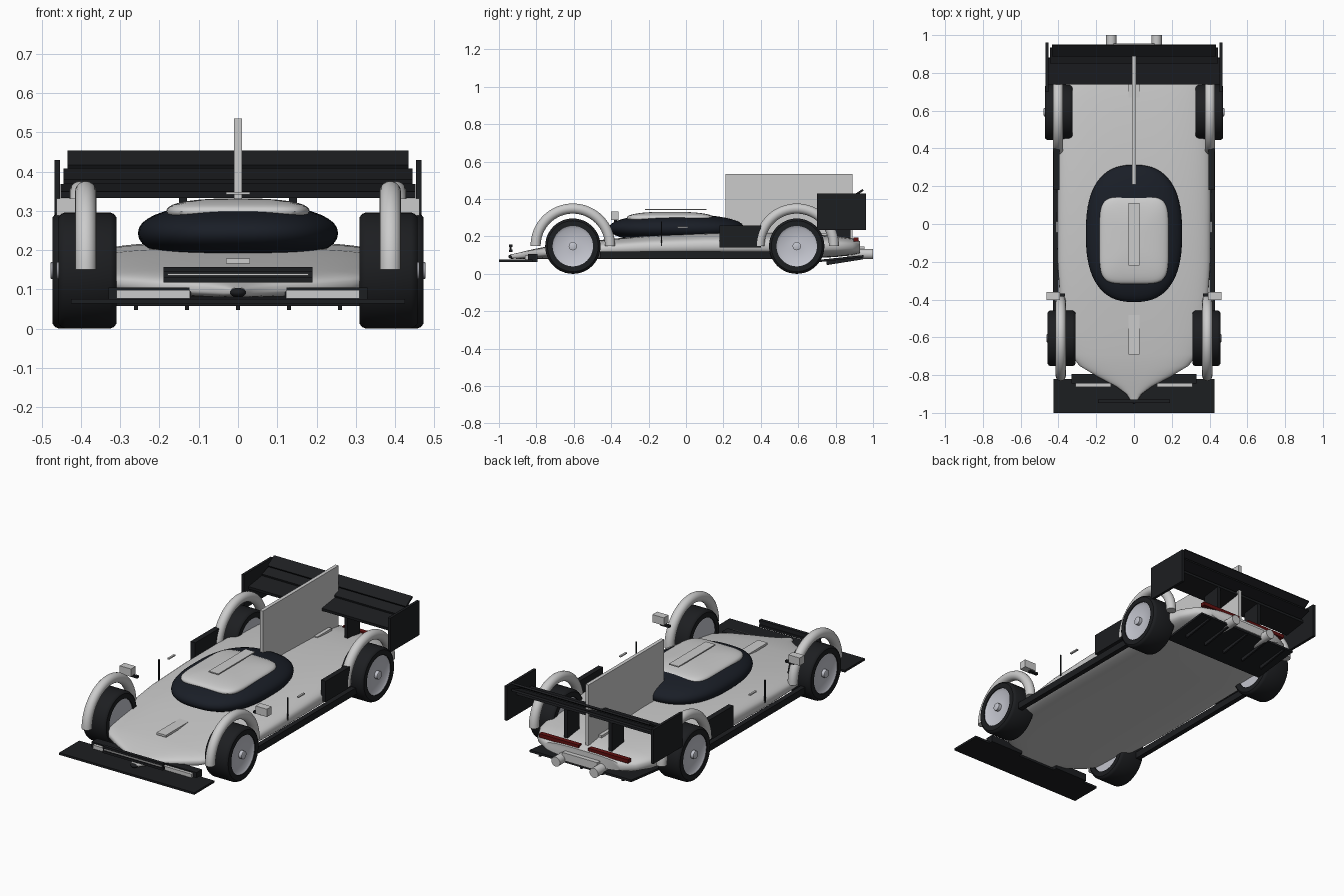
import bpy, bmesh, math
from mathutils import Matrix

if "Cube" in bpy.data.objects:
    bpy.data.objects.remove(bpy.data.objects["Cube"])


def material(name, rgb):
    m = bpy.data.materials.new(name)
    m.diffuse_color = (*rgb, 1)
    m.use_nodes = True
    m.node_tree.nodes["Principled BSDF"].inputs["Base Color"].default_value = m.diffuse_color
    return m


BLACK = material("carbon_black", (0.012, 0.013, 0.015))
GLASS = material("dark_glass", (0.01, 0.013, 0.02))
SILVER = material("rim_silver", (0.55, 0.56, 0.62))
RED = material("lamp_red", (0.12, 0.005, 0.005))


def finish(name, bm, mat=None, smooth=None):
    bmesh.ops.recalc_face_normals(bm, faces=bm.faces)
    me = bpy.data.meshes.new(name)
    bm.to_mesh(me)
    bm.free()
    ob = bpy.data.objects.new(name, me)
    bpy.context.collection.objects.link(ob)
    if mat:
        me.materials.append(mat)
    if smooth:
        bpy.context.view_layer.objects.active = ob
        bpy.ops.object.select_all(action='DESELECT')
        ob.select_set(True)
        bpy.ops.object.shade_smooth_by_angle(angle=math.radians(smooth))
    return ob


def box(name, x, y, z, mat=None, tilt=0):
    """Box from (min, max) ranges, tilted about its own x axis."""
    bm = bmesh.new()
    size = [b - a for a, b in (x, y, z)]
    mid = [(a + b) / 2 for a, b in (x, y, z)]
    bmesh.ops.create_cube(bm, size=1, matrix=Matrix.Translation(mid)
                          @ Matrix.Rotation(math.radians(tilt), 4, 'X') @ Matrix.Diagonal((*size, 1)))
    return finish(name, bm, mat)


def pair(name, x, y, z, mat=None, tilt=0):
    box(name + "_right", x, y, z, mat, tilt)
    box(name + "_left", (-x[1], -x[0]), y, z, mat, tilt)


def spow(v, e):
    return math.copysign(abs(v) ** e, v)


def skin(bm, rings, closed=False):
    """Bridge rings of points; cap the ends unless the loft is closed."""
    vr = [[bm.verts.new(p) for p in r] for r in rings]
    n = len(vr[0])
    for i in range(len(vr) if closed else len(vr) - 1):
        a, b = vr[i], vr[(i + 1) % len(vr)]
        for k in range(n):
            bm.faces.new((a[k], a[(k + 1) % n], b[(k + 1) % n], b[k]))
    if not closed:
        bm.faces.new(vr[0])
        bm.faces.new(vr[-1])


def dome(name, centre, size, plan, side, mat=None):
    """Superellipsoid with plan and side squareness."""
    rings = []
    for i in range(1, 20):
        t = -math.pi / 2 + math.pi * i / 20
        r, h = spow(math.cos(t), 2 / side), spow(math.sin(t), 2 / side)
        rings.append([(centre[0] + size[0] * r * spow(math.cos(a), 2 / plan),
                       centre[1] + size[1] * r * spow(math.sin(a), 2 / plan),
                       centre[2] + size[2] * h) for a in (math.tau * k / 64 for k in range(64))])
    bm = bmesh.new()
    skin(bm, rings)
    return finish(name, bm, mat, 40)


def lathe_x(name, profile, centre, sign, mat=None, closed=False):
    """Revolve (x, radius) points about an x axis."""
    bm = bmesh.new()
    skin(bm, [[(sign * (centre[0] + px), centre[1] + r * math.cos(a), centre[2] + r * math.sin(a))
               for a in (math.tau * k / 48 for k in range(48))] for px, r in profile], closed)
    return finish(name, bm, mat, 35)


# Main body: lofted rounded sections (y, half width, bottom, top)
stations = [(-.935, .018, .083, .104), (-.90, .04, .08, .112), (-.86, .095, .08, .122),
            (-.81, .19, .08, .133), (-.75, .29, .08, .145), (-.69, .335, .08, .154),
            (-.58, .365, .08, .167), (-.42, .39, .08, .185), (-.2, .405, .08, .205),
            (.1, .407, .08, .219), (.4, .405, .08, .222), (.65, .39, .082, .214),
            (.8, .36, .09, .203), (.89, .31, .1, .19), (.93, .24, .108, .175)]
rings = []
for y, w, lo, hi in stations:
    rings.append([(w * spow(math.cos(a), .67), y, (lo + hi) / 2 + (hi - lo) / 2 * spow(math.sin(a), .67))
                  for a in (math.tau * k / 48 for k in range(48))])
bm = bmesh.new()
skin(bm, rings)
finish("main_body", bm, None, 45)
dome("nose_tip", (0, -.93, .092), (.021, .02, .012), 2, 2, BLACK)

# Cockpit glass, roof, ducts and spine fin
dome("cockpit_glass", (0, -.05, .243), (.255, .363, .077), 2.5, 2.2, GLASS)
dome("roof_panel", (0, -.085, .298), (.183, .232, .034), 5, 2.4)
box("roof_duct", (-.03, .03), (-.22, .11), (.342, .348))
box("nose_duct", (-.03, .03), (-.69, -.46), (.166, .178))
box("engine_duct", (-.03, .03), (.67, .8), (.205, .218))
box("spine_fin", (-.01, .01), (.21, .89), (.19, .535))

# Wheels and tubular fender arches
for end, y, xin, xout, ax in (("front", -.605, .31, .457, .388), ("rear", .592, .325, .472, .402)):
    w = xout - xin
    for side, s in (("right", 1), ("left", -1)):
        c = (xin, y, .148)
        lathe_x(f"{end}_tyre_{side}", [(0, .108), (0, .136), (.006, .144), (.016, .148), (w - .016, .148),
                (w - .006, .144), (w, .136), (w, .108)], c, s, BLACK, True)
        lathe_x(f"{end}_rim_{side}", [(.008, .11), (w - .004, .11), (w - .014, .095), (w - .014, .03)],
                c, s, SILVER)
        lathe_x(f"{end}_hub_{side}", [(w - .03, .022), (w + .004, .022), (w + .006, .018)], c, s, SILVER)
        arch = []
        for i in range(33):
            t = math.pi * i / 32
            arch.append([(s * ax + .027 * math.sin(b), y + (.199 + .027 * math.cos(b)) * math.cos(t),
                          .15 + (.199 + .027 * math.cos(b)) * math.sin(t))
                         for b in (math.tau * k / 20 for k in range(20))])
        bm = bmesh.new()
        skin(bm, arch)
        finish(f"{end}_fender_{side}", bm, None, 40)

# Front splitter, dive planes and lamps
box("front_splitter", (-.425, .425), (-1, -.82), (.064, .076), BLACK)
pair("splitter_flap", (.12, .33), (-.845, -.795), (.064, .105), BLACK)
pair("headlamp", (.122, .31), (-.862, -.835), (.077, .098))
box("nose_bar_upper", (-.19, .19), (-.947, -.928), (.144, .157), BLACK)
box("nose_bar_lower", (-.19, .19), (-.947, -.928), (.118, .131), BLACK)
box("nose_bar_core", (-.19, .19), (-.941, -.932), (.13, .145), BLACK)
box("nose_lamp_strip", (-.18, .18), (-.946, -.938), (.135, .141))

# Side skirts, side intakes, mirrors, door seams and handles
pair("side_skirt", (.40, .428), (-.46, .46), (.082, .12), BLACK)
pair("side_intake", (.395, .425), (.18, .4), (.14, .258), BLACK)
pair("mirror", (.392, .463), (-.402, -.36), (.288, .332))
pair("mirror_stalk", (.365, .42), (-.385, -.368), (.278, .29), BLACK)
pair("door_seam", (.402, .408), (-.134, -.128), (.15, .28), BLACK)
pair("door_handle", (.402, .413), (-.045, .012), (.246, .253))

# Rear wing: three stacked elements, endplates and pylons
box("wing_main", (-.452, .452), (.74, .88), (.343, .359), BLACK, 8)
box("wing_flap_middle", (-.445, .445), (.85, .935), (.382, .394), BLACK, 19)
box("wing_flap_upper", (-.435, .435), (.885, .953), (.425, .436), BLACK, 33)
pair("wing_endplate", (.453, .468), (.7, .962), (.235, .43), BLACK)
pair("wing_pylon", (.13, .15), (.77, .88), (.18, .352), BLACK)

# Tail: lights, crash box, exhausts, diffuser and strakes
pair("tail_light", (.03, .28), (.895, .922), (.173, .194), RED)
box("tail_box", (-.11, .11), (.9, .955), (.1, .145))
for side, s in (("right", 1), ("left", -1)):
    bm = bmesh.new()
    bmesh.ops.create_cone(bm, cap_ends=True, segments=32, radius1=.027, radius2=.027, depth=.14,
                          matrix=Matrix.Translation((s * .12, .93, .106)) @ Matrix.Rotation(math.pi / 2, 4, 'X'))
    finish("exhaust_" + side, bm, None, 40)
box("diffuser_plate", (-.32, .32), (.66, .95), (.073, .085), BLACK, 6)
for i in range(5):
    x = -.26 + .13 * i
    box(f"diffuser_strake_{i + 1}", (x - .005, x + .005), (.75, .945), (.062, .083), BLACK, 9)
